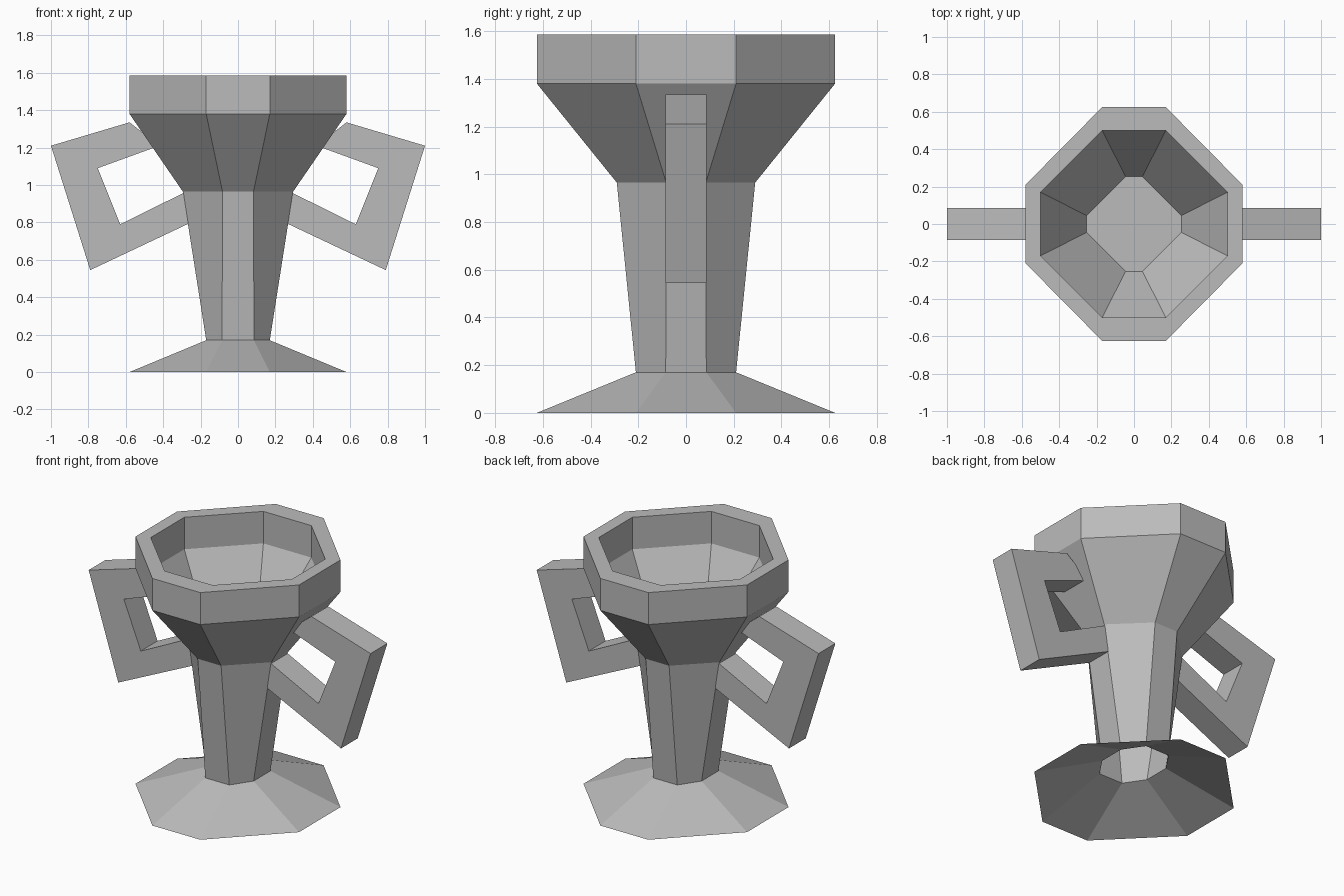
import bpy, bmesh

cube = bpy.data.objects.get("Cube")
if cube:
    bpy.data.objects.remove(cube, do_unlink=True)

# Single grey material
grey = bpy.data.materials.new("plain_grey")
grey.use_nodes = True
colour = (0.5, 0.5, 0.5, 1)
grey.diffuse_color = colour
grey.node_tree.nodes["Principled BSDF"].inputs["Base Color"].default_value = colour


def finish(bm, name):
    bmesh.ops.recalc_face_normals(bm, faces=bm.faces)
    mesh = bpy.data.meshes.new(name)
    bm.to_mesh(mesh)
    bm.free()
    mesh.materials.append(grey)
    obj = bpy.data.objects.new(name, mesh)
    bpy.context.collection.objects.link(obj)
    return obj


def octagon(bm, hx, hy, fx, fy, z):
    """Ring of eight verts: half sizes hx, hy and half flat widths fx, fy."""
    quarter = [(hx, -fy), (hx, fy), (fx, hy), (-fx, hy)]
    points = quarter + [(-x, -y) for x, y in quarter]
    return [bm.verts.new((x, y, z)) for x, y in points]


def loft(name, sections, cap_end=False):
    bm = bmesh.new()
    rings = [octagon(bm, *s) for s in sections]
    for low, high in zip(rings, rings[1:]):
        for i in range(8):
            j = (i + 1) % 8
            bm.faces.new((low[i], low[j], high[j], high[i]))
    if cap_end:
        bm.faces.new(rings[-1])
    return finish(bm, name)


# Hollow foot and stem run up into the cup, over the rim and down to its floor
loft("cup_body", [
    (0.58, 0.625, 0.17, 0.21, 0.0),
    (0.17, 0.21, 0.085, 0.085, 0.17),
    (0.295, 0.29, 0.083, 0.083, 0.965),
    (0.58, 0.625, 0.17, 0.21, 1.38),
    (0.58, 0.625, 0.17, 0.21, 1.585),
    (0.5, 0.5, 0.17, 0.17, 1.585),
    (0.5, 0.5, 0.17, 0.17, 1.38),
    (0.253, 0.253, 0.045, 0.045, 0.975),
], cap_end=True)

# Bent handle: matching outer and inner outlines, ends buried in the cup wall
OUTER = [(0.58, 1.335), (1.0, 1.21), (0.79, 0.545), (0.25, 0.80)]
INNER = [(0.42, 1.21), (0.75, 1.09), (0.63, 0.79), (0.27, 0.968)]


def handle(name, side):
    bm = bmesh.new()
    half = 0.085
    rows = [[bm.verts.new((side * x, y, z)) for x, z in line]
            for line, y in ((OUTER, -half), (INNER, -half),
                            (INNER, half), (OUTER, half))]
    for k in range(4):
        a, b = rows[k], rows[(k + 1) % 4]
        for i in range(3):
            bm.faces.new((a[i], a[i + 1], b[i + 1], b[i]))
    for end in (0, 3):
        bm.faces.new([row[end] for row in rows])
    finish(bm, name)


handle("left_handle", 1)
handle("right_handle", -1)
